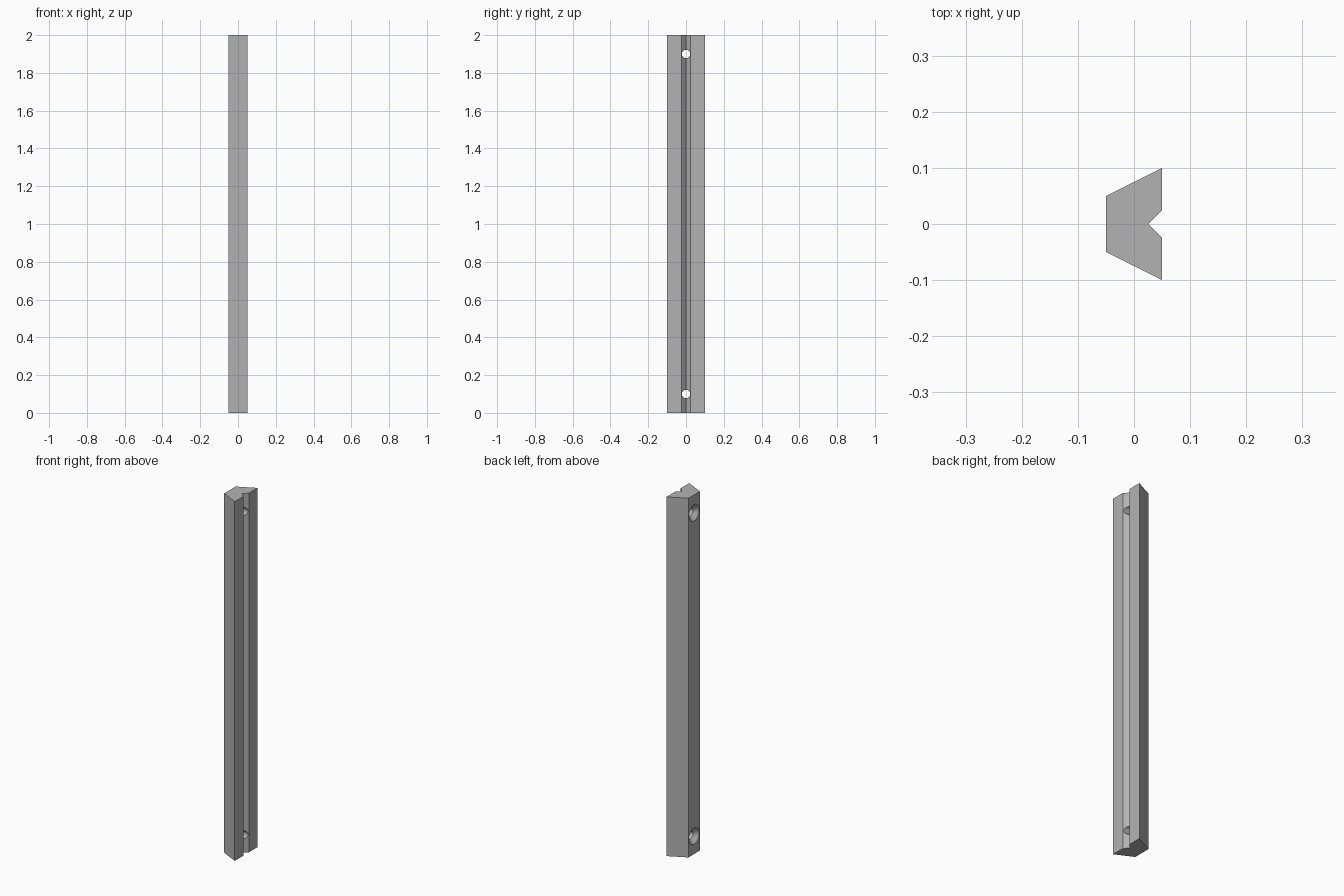
import bpy
import bmesh
import math
from mathutils import Matrix

LENGTH = 2.0
HOLE_HEIGHTS = (0.1, 1.9)
HOLE_RADIUS = 0.0225
SINK_RADIUS = 0.045

cube = bpy.data.objects.get("Cube")
if cube:
    bpy.data.objects.remove(cube, do_unlink=True)

# Single grey finish
grey = bpy.data.materials.new("grey metal")
colour = (0.45, 0.45, 0.45, 1.0)
grey.diffuse_color = colour
grey.use_nodes = True
grey.node_tree.nodes["Principled BSDF"].inputs["Base Color"].default_value = colour


def add_object(name, bm):
    bmesh.ops.recalc_face_normals(bm, faces=bm.faces)
    mesh = bpy.data.meshes.new(name)
    bm.to_mesh(mesh)
    bm.free()
    mesh.materials.append(grey)
    obj = bpy.data.objects.new(name, mesh)
    bpy.context.collection.objects.link(obj)
    return obj


# Dovetail bar with a V groove: half profile, mirrored across y
half = [(-0.05, 0.05), (0.05, 0.10), (0.05, 0.025)]
profile = half + [(0.025, 0.0)] + [(x, -y) for x, y in reversed(half)]
bm = bmesh.new()
base = bm.faces.new([bm.verts.new((x, y, 0)) for x, y in profile])
top = bmesh.ops.extrude_face_region(bm, geom=[base])
bmesh.ops.translate(bm, vec=(0, 0, LENGTH),
                    verts=[v for v in top["geom"] if isinstance(v, bmesh.types.BMVert)])
rail = add_object("dovetail_rail", bm)


# Countersunk screw hole cutter: a profile revolved around the x axis
def hole_cutter(name, height):
    depth = SINK_RADIUS - HOLE_RADIUS
    over = 0.01
    outline = [(-0.05 - over, SINK_RADIUS + over),
               (-0.05 + depth, HOLE_RADIUS), (0.1, HOLE_RADIUS)]
    bm = bmesh.new()
    rings = []
    sides = 32
    for x, r in outline:
        rings.append([bm.verts.new((x, r * math.cos(a), r * math.sin(a)))
                      for a in (math.tau * i / sides for i in range(sides))])
    for lower, upper in zip(rings, rings[1:]):
        for i in range(sides):
            j = (i + 1) % sides
            bm.faces.new((lower[i], lower[j], upper[j], upper[i]))
    bm.faces.new(rings[0])
    bm.faces.new(rings[-1])
    bm.transform(Matrix.Translation((0, 0, height)))
    cutter = add_object(name, bm)
    cutter.hide_render = True
    cutter.hide_set(True)
    return cutter


for label, height in zip(("lower", "upper"), HOLE_HEIGHTS):
    cut = rail.modifiers.new(label + " screw hole", "BOOLEAN")
    cut.operation = "DIFFERENCE"
    cut.solver = "EXACT"
    cut.object = hole_cutter(label + "_hole_cutter", height)

# Smooth hole walls, crisp bar edges
bpy.ops.object.select_all(action="DESELECT")
rail.select_set(True)
bpy.context.view_layer.objects.active = rail
for modifier in list(rail.modifiers):
    bpy.ops.object.modifier_apply(modifier=modifier.name)
bpy.ops.object.shade_smooth_by_angle(angle=math.radians(30))
